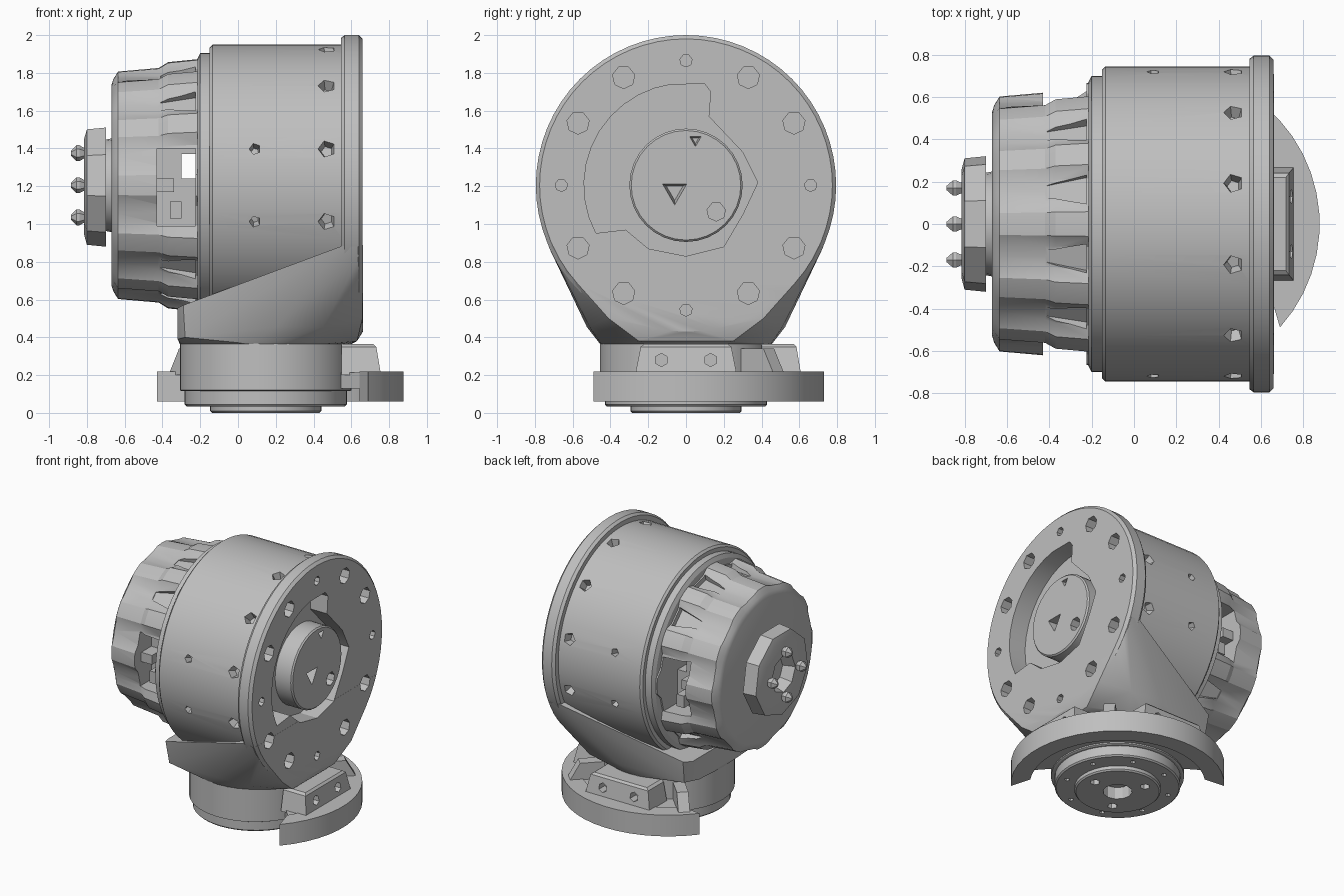
import bpy, bmesh, math
from mathutils import Matrix, Vector

if "Cube" in bpy.data.objects:
    bpy.data.objects.remove(bpy.data.objects["Cube"], do_unlink=True)

grey = bpy.data.materials.new("cast metal grey")
grey.use_nodes = True
GREY = (0.52, 0.52, 0.52, 1)
grey.diffuse_color = GREY
grey.node_tree.nodes["Principled BSDF"].inputs["Base Color"].default_value = GREY

CZ = 1.205
AXLE = Matrix.Translation((0, 0, CZ)) @ Matrix.Rotation(math.pi / 2, 4, 'Y')  # local z runs along +x
BASE = Matrix.Translation((0.147, 0, 0))


def polar(r, deg, z=0):
    a = math.radians(deg)
    return Vector((r * math.cos(a), r * math.sin(a), z))


def loft(bm, rings, mat):
    """Bridge equal closed rings of points and cap both ends."""
    rows = [[bm.verts.new(mat @ p) for p in ring] for ring in rings]
    n = len(rows[0])
    for a, b in zip(rows, rows[1:]):
        for i in range(n):
            j = (i + 1) % n
            bm.faces.new((a[i], a[j], b[j], b[i]))
    bm.faces.new(rows[0][::-1])
    bm.faces.new(rows[-1])


def lathe(bm, profile, n, mat):
    loft(bm, [[polar(r, 360 * i / n, h) for i in range(n)] for h, r in profile], mat)


def box(bm, lo, hi):
    loft(bm, [[Vector((x, y, z)) for x, y in ((lo[0], lo[1]), (hi[0], lo[1]), (hi[0], hi[1]), (lo[0], hi[1]))]
              for z in (lo[2], hi[2])], Matrix())


def finish(bm, name):
    bmesh.ops.recalc_face_normals(bm, faces=bm.faces)
    me = bpy.data.meshes.new(name)
    bm.to_mesh(me)
    bm.free()
    me.materials.append(grey)
    ob = bpy.data.objects.new(name, me)
    bpy.context.collection.objects.link(ob)
    return ob


def turned(name, profile, n, mat):
    bm = bmesh.new()
    lathe(bm, profile, n, mat)
    return finish(bm, name)


def activate(ob):
    bpy.ops.object.select_all(action='DESELECT')
    ob.select_set(True)
    bpy.context.view_layer.objects.active = ob


def carve(cutter_bm, *targets):
    cutter = finish(cutter_bm, "cutter")
    for ob in targets:
        mod = ob.modifiers.new("cut", 'BOOLEAN')
        mod.operation, mod.solver, mod.object = 'DIFFERENCE', 'EXACT', cutter
        activate(ob)
        bpy.ops.object.modifier_apply(modifier=mod.name)
    bpy.data.objects.remove(cutter, do_unlink=True)


# Main drum, stepped rear ring and mounting flange
drum = turned("drum", [(-0.15, 0.73), (-0.135, 0.745), (0.552, 0.745)], 64, AXLE)
turned("rear_ring", [(-0.215, 0.67), (-0.2, 0.7), (-0.14, 0.7)], 64, AXLE)
flange = turned("flange", [(0.545, 0.78), (0.565, 0.795), (0.64, 0.795), (0.66, 0.775)], 64, AXLE)

# Neck: flush with the flange face, running back to a square-cornered shelf over the base
bm = bmesh.new()
pts = [BASE @ polar(0.455, a, 0.365) for a in range(0, 360, 10)]
for a in range(-66, 67, 6):
    pts += [AXLE @ polar(r, a, x) for x, r in ((0.55, 0.79), (0.635, 0.797), (0.661, 0.775))]
for s in (-1, 1):
    pts += [Vector((x, s * y, z)) for x, y, z in (
        (-0.32, 0.38, 0.555), (-0.29, 0.45, 0.57), (-0.32, 0.3, 0.39), (-0.28, 0.42, 0.4),
        (0.2, 0.525, 0.455), (0.45, 0.51, 0.455), (0.659, 0.41, 0.5), (0.63, 0.25, 0.38))]
for p in pts:
    bm.verts.new(p)
bmesh.ops.convex_hull(bm, input=bm.verts)
bmesh.ops.delete(bm, geom=[v for v in bm.verts if not v.link_faces], context='VERTS')
neck = finish(bm, "neck")

# C-shaped pocket in the flange face
outline = [Vector((-p.y, p.x, 0)) for p in (polar(0.54, a) for a in range(98, 209, 10))]
outline += [Vector((CZ - z, y, 0)) for y, z in (
    (-0.32, 0.97), (-0.2, 0.87), (0, 0.83), (0.2, 0.88), (0.3, 1.05), (0.38, 1.22),
    (0.3, 1.38), (0.12, 1.57), (0.13, 1.7), (0.1, 1.74))]
bm = bmesh.new()
loft(bm, [[p + Vector((0, 0, x)) for p in outline] for x in (0.52, 0.75)], AXLE)
carve(bm, drum, flange, neck)

# Bolt holes on the flange: every third one is small
bm = bmesh.new()
for i in range(12):
    r = 0.033 if i % 3 == 0 else 0.06
    lathe(bm, [(0.575, r), (0.72, r)], 7, AXLE @ Matrix.Translation(polar(0.66, i * 30)))
carve(bm, flange, neck)

# Small radial holes near the front rim of the drum, and a few near its rear
bm = bmesh.new()
spots = [(15 + 30 * i, 0.47, 0.06) for i in range(12)]
spots += [(side + tilt, 0.09, 0.04) for side in (-90, 90) for tilt in (-15, 15)]
for angle, x, r in spots:
    m = AXLE @ Matrix.Rotation(math.radians(angle), 4, 'Z') @ Matrix.Translation((0.745, 0, x))
    lathe(bm, [(-0.06, r / 2), (0.05, r)], 5, m @ Matrix.Rotation(math.pi / 2, 4, 'Y'))
carve(bm, drum)

# Output disc inside the pocket, with a socket and two notches
disc = turned("centre_disc", [(0.5, 0.3), (0.65, 0.3), (0.66, 0.29)], 32, AXLE)
bm = bmesh.new()
lathe(bm, [(0.58, 0.05), (0.7, 0.05)], 7, AXLE @ Matrix.Translation((0.14, 0.16, 0)))
lathe(bm, [(0.6, 0.05), (0.7, 0.09)], 3, AXLE @ Matrix.Translation((0.03, -0.06, 0)))
lathe(bm, [(0.62, 0.02), (0.7, 0.05)], 3, AXLE @ Matrix.Translation((-0.24, 0.05, 0)))
carve(bm, disc)

# Motor housing: nearly round at the rear, fluted towards the drum
bm = bmesh.new()
N = 72
rings = []
for x, r, depth in ((-0.67, 0.53, 0), (-0.66, 0.56, 0.002), (-0.635, 0.594, 0.008), (-0.42, 0.603, 0.018),
                    (-0.37, 0.63, 0.022), (-0.19, 0.648, 0.022)):
    rings.append([polar(r + depth * max(-1, min(1, 1.8 * math.cos(12 * math.tau * i / N))), 360 * i / N, x)
                  for i in range(N)])
loft(bm, rings, AXLE)
motor = finish(bm, "motor_housing")

# Tapered cooling slots between the ribs, and two large side windows
bm = bmesh.new()
for i in range(12):
    if i in (2, 3, 8, 9):
        continue
    loft(bm, [[Vector((x, s * w, z)) for x, s in ((0.585, -1), (0.8, -1), (0.8, 1), (0.585, 1))]
              for z, w in ((-0.41, 0.03), (-0.225, 0.07))],
         AXLE @ Matrix.Rotation(math.radians(15 + 30 * i), 4, 'Z'))
for s in (-1, 1):
    y0, y1 = sorted((s * 0.42, s * 0.8))
    box(bm, (-0.43, y0, 0.99), (-0.225, y1, 1.4))
carve(bm, motor)
bm = bmesh.new()
box(bm, (-0.3, -0.7, 1.24), (-0.225, 0.7, 1.37))
carve(bm, motor)

# Fins seen inside the windows
bm = bmesh.new()
for s in (-1, 1):
    y0, y1 = sorted((s * 0.4, s * 0.54))
    box(bm, (-0.44, y0, 1.17), (-0.34, y1, 1.24))
    box(bm, (-0.36, y0, 1.03), (-0.3, y1, 1.12))
finish(bm, "window_fins")

# Rear hub with faceted nut and bolts
turned("rear_hub", [(-0.71, 0.24), (-0.66, 0.25)], 24, AXLE)
nut = turned("rear_nut", [(-0.815, 0.26), (-0.8, 0.315), (-0.7, 0.325)], 9, AXLE)
bm = bmesh.new()
lathe(bm, [(-0.73, 0.11), (-0.9, 0.17)], 8, AXLE)
carve(bm, nut)
bm = bmesh.new()
for a in range(0, 360, 90):
    lathe(bm, [(-0.885, 0.012), (-0.855, 0.042), (-0.84, 0.042), (-0.8, 0.02)], 6,
          AXLE @ Matrix.Translation(polar(0.17, a)))
finish(bm, "rear_bolts")

# Round base with stepped underside
turned("base_cylinder", [(0.115, 0.445), (0.12, 0.455), (0.4, 0.455)], 48, BASE)
base_step = turned("base_step", [(0.035, 0.42), (0.045, 0.43), (0.13, 0.43)], 48, BASE)
base_plate = turned("base_plate", [(0, 0.285), (0.01, 0.295), (0.05, 0.295)], 40, BASE)
bm = bmesh.new()
lathe(bm, [(-0.05, 0.1), (0.09, 0.1)], 12, BASE)
for i in range(8):
    lathe(bm, [(-0.05, 0.018), (0.07, 0.018)], 6, BASE @ Matrix.Translation(polar(0.36, 22 + 45 * i)))
for i in range(3):
    lathe(bm, [(-0.05, 0.035), (0.07, 0.035)], 6, BASE @ Matrix.Translation(polar(0.2, 120 * i)))
carve(bm, base_plate, base_step)


# Horseshoe guard around one side of the base; its ends are cut back on the inside
def sector(name, inner, outer, z0, z1, sweep, cutback, steps=24):
    bm = bmesh.new()
    rings = []
    for i in range(steps + 1):
        t = 2 * i / steps - 1
        a_out, a_in = 50 + t * sweep, 50 + t * (sweep - cutback)
        rings.append([polar(inner, a_in, z0), polar(outer, a_out, z0), polar(outer, a_out, z1), polar(inner, a_in, z1)])
    loft(bm, rings, BASE)
    finish(bm, name)


sector("guard_ring", 0.6, 0.73, 0.06, 0.22, 92, 8)
sector("guard_web", 0.44, 0.62, 0.13, 0.215, 84, 6)

# Bolted brackets joining guard and base, plus gussets
for name, turn in (("side_bracket", 0), ("back_bracket", 90)):
    m = BASE @ Matrix.Rotation(math.radians(turn), 4, 'Z')
    bm = bmesh.new()
    loft(bm, [[Vector((x, s * w, z)) for x, s in ((0.4, -1), (x1, -1), (x1, 1), (0.4, 1))]
              for z, w, x1 in ((0.2, 0.27, 0.61), (0.35, 0.24, 0.585), (0.365, 0.22, 0.57))], m)
    bracket = finish(bm, name)
    bm = bmesh.new()
    for s in (-1, 1):
        lathe(bm, [(0.53, 0.035), (0.7, 0.035)], 6,
              m @ Matrix.Translation((0, s * 0.13, 0.28)) @ Matrix.Rotation(math.pi / 2, 4, 'Y'))
    carve(bm, bracket)
bm = bmesh.new()
for a in (45, 134):
    loft(bm, [[Vector((x, y, z)) for x, z in ((0.42, 0.2), (0.7, 0.2), (0.62, 0.34), (0.42, 0.34))]
              for y in (-0.04, 0.04)], BASE @ Matrix.Rotation(math.radians(a), 4, 'Z'))
finish(bm, "guard_gussets")

for ob in list(bpy.context.collection.objects):
    if ob.type == 'MESH':
        activate(ob)
        bpy.ops.object.shade_smooth_by_angle(angle=math.radians(25))
